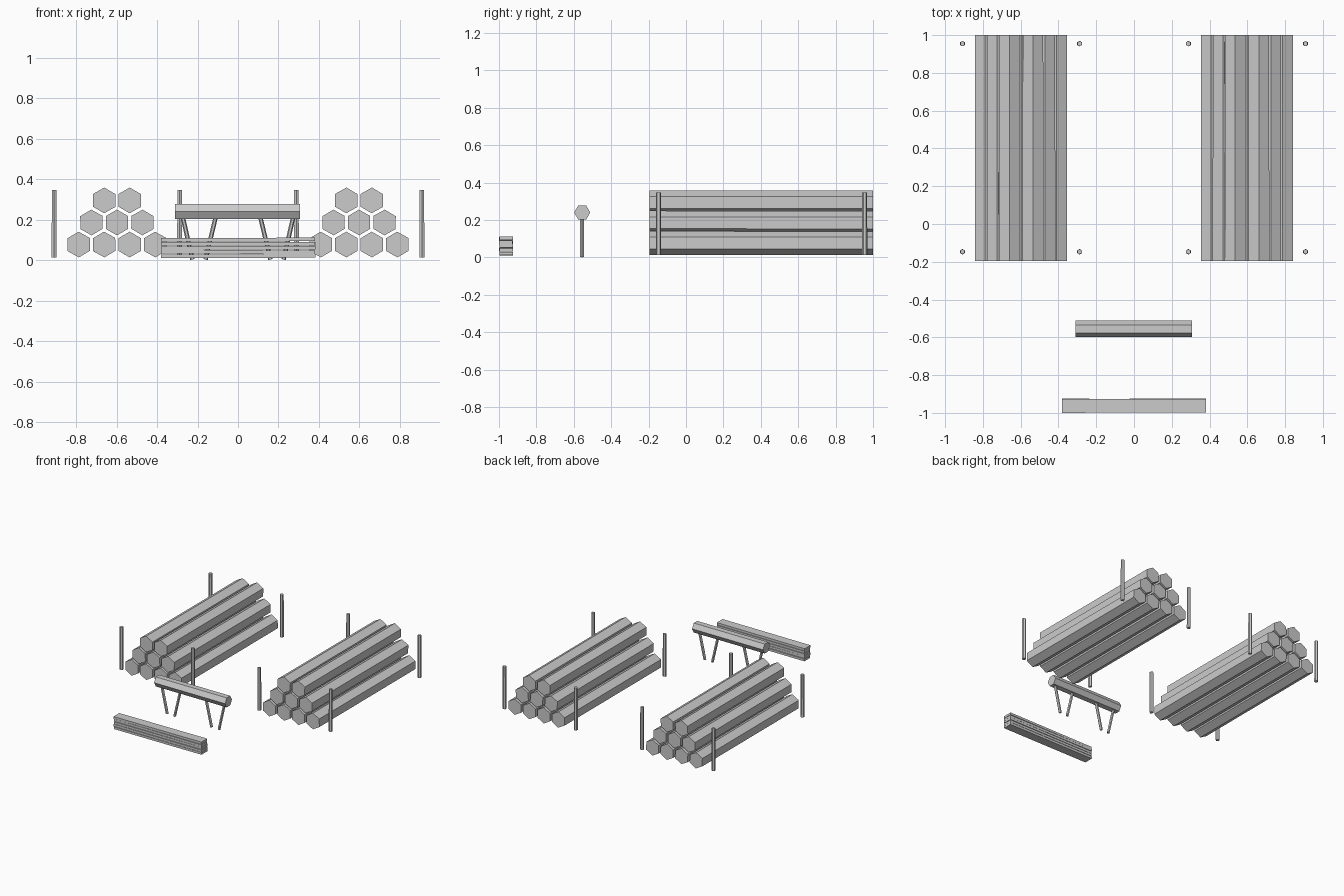
import bpy, bmesh, math, random
from mathutils import Vector, Matrix

if "Cube" in bpy.data.objects:
    bpy.data.objects.remove(bpy.data.objects["Cube"])

random.seed(4)


def finish(name, bm):
    bmesh.ops.recalc_face_normals(bm, faces=bm.faces[:])
    me = bpy.data.meshes.new(name)
    bm.to_mesh(me)
    bm.free()
    ob = bpy.data.objects.new(name, me)
    bpy.context.collection.objects.link(ob)
    return ob


def hex_bar(name, a, b, r1, r2, up):
    """Six-sided bar from a to b, with one corner pointing along 'up'."""
    a, b = Vector(a), Vector(b)
    d = (b - a).normalized()
    u = Vector(up)
    u = (u - d * u.dot(d)).normalized()
    w = d.cross(u)
    bm = bmesh.new()
    rings = []
    for p, r in ((a, r1), (b, r2)):
        angles = [i * math.pi / 3 for i in range(6)]
        rings.append([bm.verts.new(p + r * (u * math.cos(t) + w * math.sin(t))) for t in angles])
    for i in range(6):
        j = (i + 1) % 6
        bm.faces.new((rings[0][i], rings[0][j], rings[1][j], rings[1][i]))
    bm.faces.new(rings[0])
    bm.faces.new(rings[1])
    return finish(name, bm)


for side, s in (("left", -1), ("right", 1)):
    # Log pile: rows of four, three and two
    for row, count in enumerate((4, 3, 2)):
        for i in range(count):
            x = s * 0.598 + (i - (count - 1) / 2) * 0.126
            z = 0.077 + row * 0.109
            hex_bar(f"{side}_log_{row}_{i}", (x, -0.195, z), (x, 1.0, z - 0.001),
                    0.0635, 0.0625, (random.uniform(-0.02, 0.02), 0, 1))
    # Stakes around the pile
    for end, y in (("front", -0.147), ("back", 0.955)):
        for place, x in (("inner", 0.288), ("outer", 0.908)):
            hex_bar(f"{side}_{end}_{place}_stake", (s * x, y, 0.014), (s * x, y, 0.347),
                    0.0145, 0.0135, (0, 1, 0))
    # Sawhorse legs, converging towards the ground
    for place, top, foot in (("outer", 0.278, 0.225), ("inner", 0.105, 0.16)):
        hex_bar(f"sawhorse_{side}_{place}_leg", (s * foot, -0.556, 0.003),
                (s * top, -0.556, 0.235), 0.011, 0.011, (1, 0, 0))

# Sawhorse beam
hex_bar("sawhorse_beam", (-0.31, -0.555, 0.24), (0.306, -0.555, 0.24), 0.043, 0.043, (0, 1, 0))

# Plank stack with slightly uneven boards
for i in range(5):
    bm = bmesh.new()
    bmesh.ops.create_cube(bm, size=1)
    offset = random.uniform(-0.003, 0.003)
    bm.transform(Matrix.Translation((offset * 0.6, -0.9625 + offset * 0.6, 0.02 + i * 0.0203))
                 @ Matrix.Rotation(random.uniform(-0.004, 0.004), 4, 'Y')
                 @ Matrix.Rotation(random.uniform(-0.003, 0.003), 4, 'Z')
                 @ Matrix.Diagonal((0.762, 0.072, 0.0175, 1)))
    finish(f"plank_{i}", bm)
